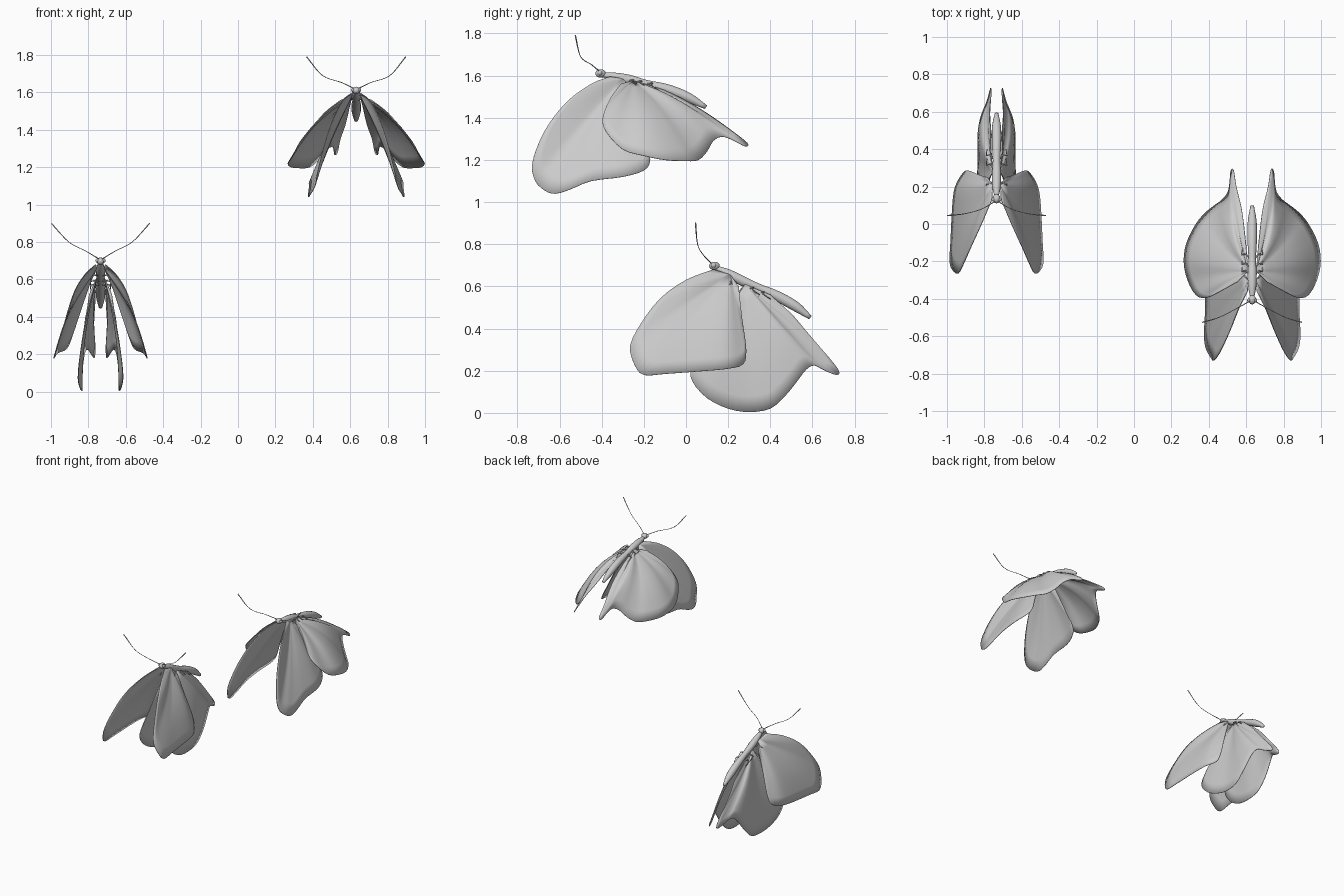
import bpy, bmesh, math
from mathutils import Vector

if "Cube" in bpy.data.objects:
    bpy.data.objects.remove(bpy.data.objects["Cube"])


def spline(pts, n):
    """Catmull-Rom interpolation through open list of points."""
    p = [Vector(q) for q in pts]
    p = [2 * p[0] - p[1]] + p + [2 * p[-1] - p[-2]]
    out = []
    for i in range(1, len(p) - 2):
        a, b, c, d = p[i - 1:i + 3]
        for k in range(n):
            t = k / n
            out.append(0.5 * (2 * b + (c - a) * t + (2 * a - 5 * b + 4 * c - d) * t * t
                              + (3 * b - a - 3 * c + d) * t ** 3))
    return out + [p[-2]]


def make_object(name, bm, cx, mirror=False):
    bmesh.ops.recalc_face_normals(bm, faces=bm.faces)
    for f in bm.faces:
        f.smooth = True
    me = bpy.data.meshes.new(name)
    bm.to_mesh(me)
    bm.free()
    ob = bpy.data.objects.new(name, me)
    ob.location.x = cx
    bpy.context.collection.objects.link(ob)
    if mirror:
        m = ob.modifiers.new("mirror", 'MIRROR')
        m.use_mirror_merge = False
    return ob


def wing(name, cx, root, outline, bulge, rings=8):
    """Thin cambered sheet fanned out from the root to a smooth outline."""
    bm = bmesh.new()
    root, bulge = Vector(root), Vector(bulge)
    edge = spline(outline, 3)
    n = len(edge)
    centre = bm.verts.new(root)
    prev = None
    for r in range(1, rings + 1):
        t = r / rings
        row = []
        for i, e in enumerate(edge):
            w = math.sin(math.pi * t) * math.sin(math.pi * i / (n - 1))
            row.append(bm.verts.new(root.lerp(e, t) + bulge * w))
        for i in range(n - 1):
            if prev:
                bm.faces.new((prev[i], row[i], row[i + 1], prev[i + 1]))
            else:
                bm.faces.new((centre, row[i], row[i + 1]))
        prev = row
    ob = make_object(name, bm, cx, True)
    s = ob.modifiers.new("thickness", 'SOLIDIFY')
    s.thickness, s.offset = 0.004, 0
    return ob


def tube(name, cx, pts, radii, sides=10, steps=4, mirror=False):
    """Round tube along a smooth path with interpolated radii."""
    bm = bmesh.new()
    path = spline(pts, steps)
    rad = [v.x for v in spline([(r, 0, 0) for r in radii], steps)]
    rows = []
    for i, p in enumerate(path):
        d = (path[min(i + 1, len(path) - 1)] - path[max(i - 1, 0)]).normalized()
        u = d.cross(Vector((0, 0, 1)) if abs(d.z) < 0.9 else Vector((0, 1, 0))).normalized()
        v = d.cross(u)
        rows.append([bm.verts.new(p + max(rad[i], 0.001) * (u * math.cos(a) + v * math.sin(a)))
                     for a in (2 * math.pi * k / sides for k in range(sides))])
    for a, b in zip(rows, rows[1:]):
        for k in range(sides):
            bm.faces.new((a[k], a[k - 1], b[k - 1], b[k]))
    bm.faces.new(rows[0])
    bm.faces.new(rows[-1])
    return make_object(name, bm, cx, mirror)


def ball(name, cx, loc, r, scale=(1, 1, 1), mirror=False):
    bm = bmesh.new()
    bmesh.ops.create_uvsphere(bm, u_segments=12, v_segments=8, radius=r)
    bmesh.ops.scale(bm, vec=scale, verts=bm.verts)
    bmesh.ops.translate(bm, vec=loc, verts=bm.verts)
    return make_object(name, bm, cx, mirror)


def insect_body(tag, cx, head, path, antenna, leg_roots):
    # abdomen and thorax, head, eyes
    tube(tag + "_body", cx, [(0, y, z) for y, z in path],
         [0.010, 0.022, 0.024, 0.020, 0.025, 0.024, 0.010], sides=14)
    ball(tag + "_head", cx, (0, *head), 0.021, (1, 1.2, 0.95))
    ball(tag + "_eye", cx, (0.015, head[0] - 0.004, head[1] + 0.003), 0.012, mirror=True)
    # antennae with slightly thicker tips
    tube(tag + "_antenna", cx, antenna, [0.003, 0.002, 0.002, 0.0035], 6, 5, True)
    # three pairs of bent legs
    for i, (y, z, s) in enumerate(leg_roots):
        tube(f"{tag}_leg_{i}", cx, [(0.012, y, z), (0.035, y + 0.03 * s, z + 0.003),
             (0.055, y + 0.025 * s, z - 0.005), (0.05, y + 0.06 * s, z - 0.03)],
             [0.004, 0.004, 0.003, 0.002], 6, 2, True)


# lower butterfly
A = -0.735
insect_body("lower", A, (0.135, 0.697),
            [(0.14, 0.69), (0.2, 0.66), (0.27, 0.625), (0.34, 0.595), (0.43, 0.555),
             (0.52, 0.505), (0.59, 0.452)],
            [(0.01, 0.12, 0.71), (0.08, 0.08, 0.752), (0.17, 0.055, 0.80), (0.263, 0.045, 0.9)],
            [(0.24, 0.62, -1), (0.29, 0.59, 1), (0.34, 0.57, 1)])
wing("lower_forewing", A, (0.02, 0.21, 0.655),
     [(.025, .13, .68), (.08, 0, .63), (.135, -.12, .545), (.175, -.21, .43), (.205, -.265, .32),
      (.235, -.245, .23), (.25, -.2, .18), (.245, -.1, .185), (.235, .1, .2), (.22, .2, .21),
      (.18, .27, .23), (.15, .285, .3), (.1, .265, .45), (.05, .25, .6)], (0.03, 0, 0.01))
wing("lower_hindwing", A, (0.02, 0.28, 0.61),
     [(.06, .2, .52), (.085, .1, .35), (.105, .03, .22), (.115, .03, .15), (.12, .1, .07),
      (.11, .2, .02), (.1, .3, .004), (.1, .4, .02), (.1, .47, .08), (.095, .52, .14),
      (.085, .57, .205), (.07, .61, .225), (.05, .66, .2), (.035, .715, .18), (.03, .725, .2),
      (.03, .68, .26), (.035, .62, .33), (.035, .56, .40), (.03, .5, .47), (.03, .4, .56)],
     (0.025, 0, 0))

# upper butterfly
B = 0.632
insect_body("upper", B, (-0.405, 1.61),
            [(-0.40, 1.605), (-0.33, 1.592), (-0.26, 1.578), (-0.19, 1.56), (-0.09, 1.535),
             (0.01, 1.496), (0.095, 1.45)],
            [(0.01, -0.41, 1.62), (0.08, -0.45, 1.653), (0.18, -0.5, 1.69), (0.265, -0.525, 1.79)],
            [(-0.28, 1.575, 1), (-0.24, 1.57, 1), (-0.19, 1.56, 1)])
wing("upper_forewing", B, (0.02, -0.3, 1.585),
     [(.025, -.36, 1.595), (.07, -.45, 1.56), (.11, -.55, 1.49), (.145, -.63, 1.4),
      (.175, -.69, 1.3), (.205, -.73, 1.18), (.22, -.715, 1.1), (.245, -.67, 1.055),
      (.255, -.62, 1.04), (.255, -.55, 1.06), (.25, -.45, 1.1), (.25, -.3, 1.12),
      (.22, -.2, 1.15), (.19, -.17, 1.2), (.15, -.19, 1.3), (.07, -.23, 1.5)], (0.015, 0, 0.005))
wing("upper_hindwing", B, (0.02, -0.25, 1.575),
     [(.08, -.31, 1.56), (.17, -.36, 1.49), (.245, -.395, 1.4), (.30, -.38, 1.335),
      (.345, -.3, 1.25), (.365, -.2, 1.22), (.35, -.1, 1.2), (.3, 0, 1.195), (.25, .06, 1.2),
      (.2, .1, 1.24), (.16, .13, 1.29), (.13, .17, 1.31), (.12, .22, 1.295), (.115, .28, 1.265),
      (.1, .29, 1.28), (.085, .2, 1.35), (.06, .1, 1.42), (.045, 0, 1.48), (.035, -.1, 1.53)],
     (0.035, 0, 0.04))
